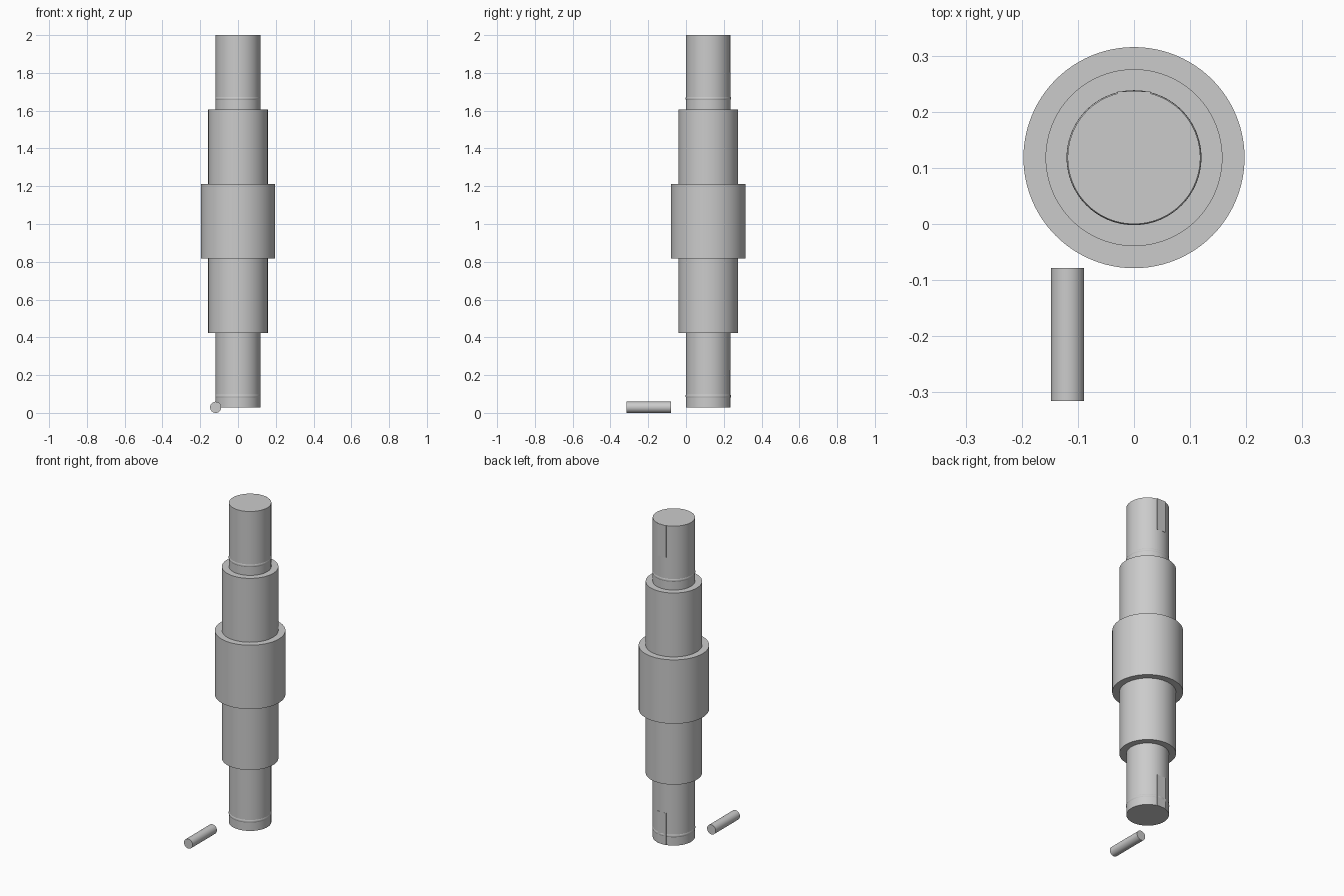
import bpy
import bmesh
from math import radians
from mathutils import Matrix, Vector

U = 2 / 50.75            # base module of the shaft proportions
AXIS_Y = 3 * U           # shaft axis offset
BASE_Z = 0.75 * U        # shaft foot height
TOP_SECTION = BASE_Z + 40 * U

if "Cube" in bpy.data.objects:
    bpy.data.objects.remove(bpy.data.objects["Cube"])

steel = bpy.data.materials.new("steel_grey")
steel.use_nodes = True
grey = (0.6, 0.6, 0.6, 1)
steel.diffuse_color = grey
steel.node_tree.nodes["Principled BSDF"].inputs["Base Color"].default_value = grey


def finish(obj, name):
    obj.name = name
    obj.data.materials.append(steel)
    bpy.ops.object.select_all(action="DESELECT")
    obj.select_set(True)
    bpy.context.view_layer.objects.active = obj
    bpy.ops.object.shade_smooth_by_angle(angle=radians(30))


# Stepped shaft: one profile spun around the axis
profile = [(0, 0)]
for i, radius in enumerate((3, 4, 5, 4, 3)):
    profile += [(radius, 10 * i), (radius, 10 * (i + 1))]
profile.append((0, 50))
bm = bmesh.new()
verts = [bm.verts.new((r * U, 0, z * U)) for r, z in profile]
edges = [bm.edges.new(pair) for pair in zip(verts, verts[1:])]
bmesh.ops.spin(bm, geom=verts + edges, cent=(0, 0, 0), axis=(0, 0, 1),
               angle=radians(360), steps=96, use_duplicate=False)
bmesh.ops.remove_doubles(bm, verts=bm.verts, dist=1e-5)
bmesh.ops.recalc_face_normals(bm, faces=bm.faces)
mesh = bpy.data.meshes.new("stepped_shaft")
bm.to_mesh(mesh)
bm.free()
shaft = bpy.data.objects.new("stepped_shaft", mesh)
bpy.context.collection.objects.link(shaft)
shaft.location = (0, AXIS_Y, BASE_Z)
finish(shaft, "stepped_shaft")

# Retaining rings, barely proud of the end journals
for name, z in (("lower_ring", BASE_Z), ("upper_ring", TOP_SECTION)):
    bpy.ops.mesh.primitive_torus_add(
        major_segments=96, minor_segments=24, major_radius=2.55 * U,
        minor_radius=0.5 * U, location=(0, AXIS_Y, z + 1.5 * U))
    finish(bpy.context.object, name)

# Keys set into the back of both journals
for name, z in (("lower_key", BASE_Z), ("upper_key", TOP_SECTION + 5 * U)):
    size = Vector((1.5, 1, 5)) * U
    centre = Vector((0, AXIS_Y + 2.5 * U, z + 2.5 * U))
    bm = bmesh.new()
    bmesh.ops.create_cube(bm, size=1, matrix=Matrix.LocRotScale(None, None, size))
    mesh = bpy.data.meshes.new(name)
    bm.to_mesh(mesh)
    bm.free()
    key = bpy.data.objects.new(name, mesh)
    bpy.context.collection.objects.link(key)
    key.location = centre
    finish(key, name)

# Loose pin lying in front of the shaft
bpy.ops.mesh.primitive_cylinder_add(
    vertices=64, radius=0.75 * U, depth=6 * U,
    location=(-3 * U, -5 * U, 0.75 * U), rotation=(radians(90), 0, 0))
finish(bpy.context.object, "loose_pin")
